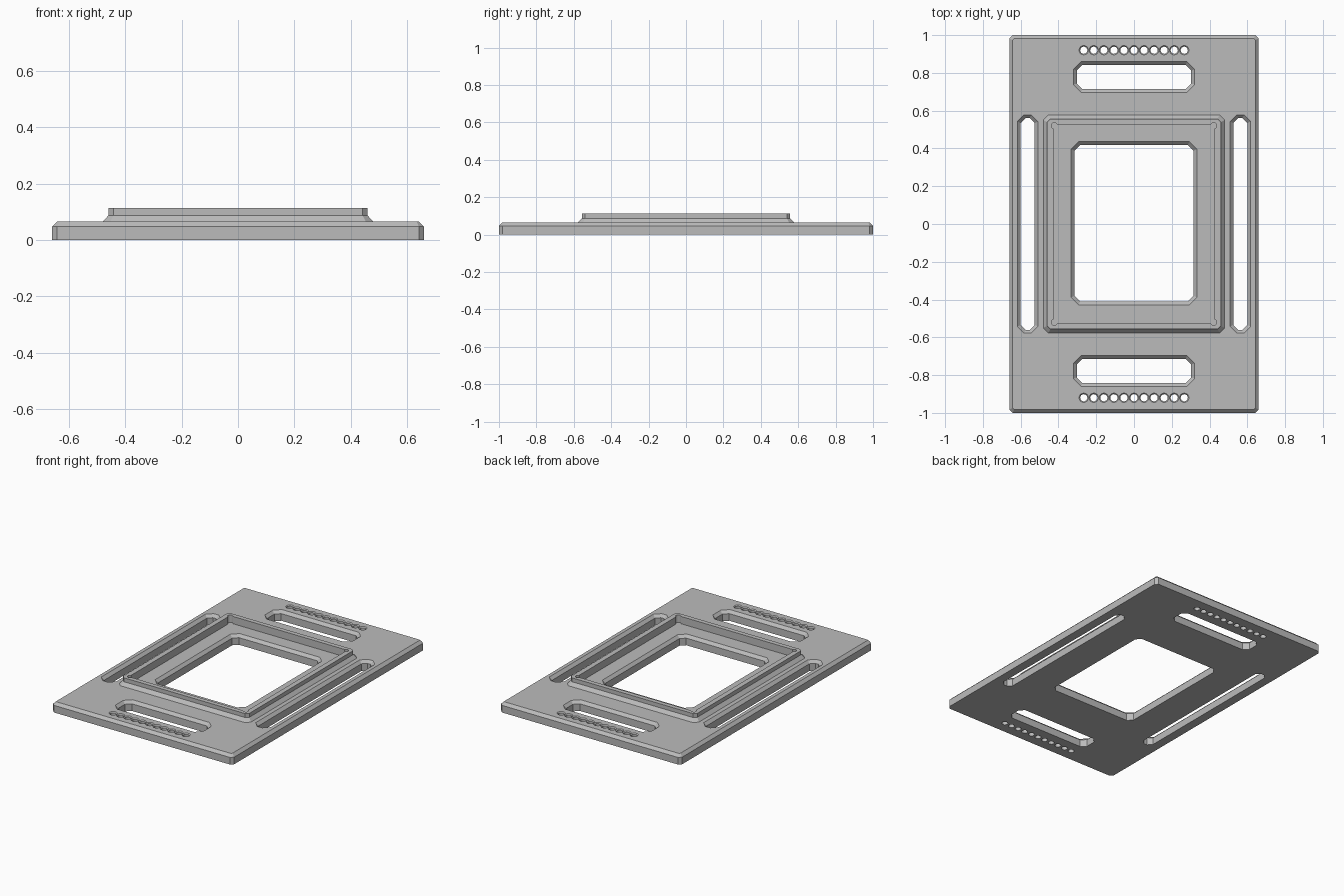
import bpy, bmesh, math

if "Cube" in bpy.data.objects:
    bpy.data.objects.remove(bpy.data.objects["Cube"])

grey = bpy.data.materials.new("plain grey")
grey.diffuse_color = (0.5, 0.5, 0.5, 1)
grey.use_nodes = True
grey.node_tree.nodes["Principled BSDF"].inputs["Base Color"].default_value = grey.diffuse_color

TOP = 0.065      # top of the plate
BEVEL = 0.018    # chamfer on plate edges and slots
RIM = 0.113      # top of the raised rim


def octagon(cx, cy, hx, hy, c):
    """Rectangle with clipped corners, counter-clockwise."""
    p = [(hx, -hy + c), (hx, hy - c), (hx - c, hy), (-hx + c, hy),
         (-hx, hy - c), (-hx, -hy + c), (-hx + c, -hy), (hx - c, -hy)]
    return [(cx + x, cy + y) for x, y in p]


def circle(cx, cy, r, n=16):
    return [(cx + r * math.cos(2 * math.pi * i / n),
             cy + r * math.sin(2 * math.pi * i / n)) for i in range(n)]


def loft(bm, rings):
    """Closed solid through (z, outline) rings, from bottom to top."""
    loops = [[bm.verts.new((x, y, z)) for x, y in pts] for z, pts in rings]
    for a, b in zip(loops, loops[1:]):
        n = len(a)
        for i in range(n):
            j = (i + 1) % n
            bm.faces.new((a[i], a[j], b[j], b[i]))
    bm.faces.new(loops[0][::-1])
    bm.faces.new(loops[-1])


def make(name, solids):
    bm = bmesh.new()
    for rings in solids:
        loft(bm, rings)
    me = bpy.data.meshes.new(name)
    bm.to_mesh(me)
    bm.free()
    me.materials.append(grey)
    ob = bpy.data.objects.new(name, me)
    bpy.context.collection.objects.link(ob)
    return ob


def combine(target, other, op):
    mod = target.modifiers.new(op, 'BOOLEAN')
    mod.operation = op
    mod.solver = 'EXACT'
    mod.object = other
    bpy.context.view_layer.objects.active = target
    bpy.ops.object.modifier_apply(modifier=mod.name)
    bpy.data.objects.remove(other)


def slot(cx, cy, hx, hy, c):
    """Through cutter with a chamfered mouth."""
    inner = octagon(cx, cy, hx - BEVEL, hy - BEVEL, c - BEVEL * 0.586)
    outer = octagon(cx, cy, hx, hy, c)
    return [(-0.05, inner), (TOP - BEVEL, inner), (TOP, outer), (0.2, outer)]


def hole(cx, cy):
    inner, outer = circle(cx, cy, 0.019), circle(cx, cy, 0.025)
    return [(-0.05, inner), (TOP - 0.006, inner), (TOP, outer), (0.2, outer)]


# Base plate with chamfered top edge
side = octagon(0, 0, 0.66, 1.0, 0.018)
top = octagon(0, 0, 0.66 - BEVEL, 1.0 - BEVEL, 0.008)
plate = make("mounting_plate", [[(0, side), (TOP - BEVEL, side), (TOP, top)]])

# Raised rim with a sloped foot
foot = octagon(0, 0, 0.48, 0.577, 0.026)
wall = octagon(0, 0, 0.46, 0.557, 0.018)
combine(plate, make("rim", [[(0.03, foot), (TOP, foot), (0.087, wall), (RIM, wall)]]), 'UNION')

# Pocket inside the rim, with round corner reliefs
w, h = 0.427, 0.527
pocket = [(x, y) for x, y in ((w, -h), (w, h), (-w, h), (-w, -h))]
combine(plate, make("pocket_cutter", [[(TOP, pocket), (0.2, pocket)]]), 'DIFFERENCE')
reliefs = [[(TOP, circle(sx * 0.422, sy * 0.521, 0.016)),
            (0.2, circle(sx * 0.422, sy * 0.521, 0.016))]
           for sx in (-1, 1) for sy in (-1, 1)]
combine(plate, make("relief_cutter", reliefs), 'DIFFERENCE')

# Central opening, four slots and two rows of holes
cuts = [slot(0, 0.004, 0.333, 0.432, 0.04)]
for s in (-1, 1):
    cuts.append(slot(s * 0.563, 0, 0.055, 0.578, 0.036))
    cuts.append(slot(0, s * 0.778, 0.321, 0.081, 0.04))
    cuts += [hole((i - 5) * 0.0532, s * 0.92) for i in range(11)]
combine(plate, make("slot_cutter", cuts), 'DIFFERENCE')
